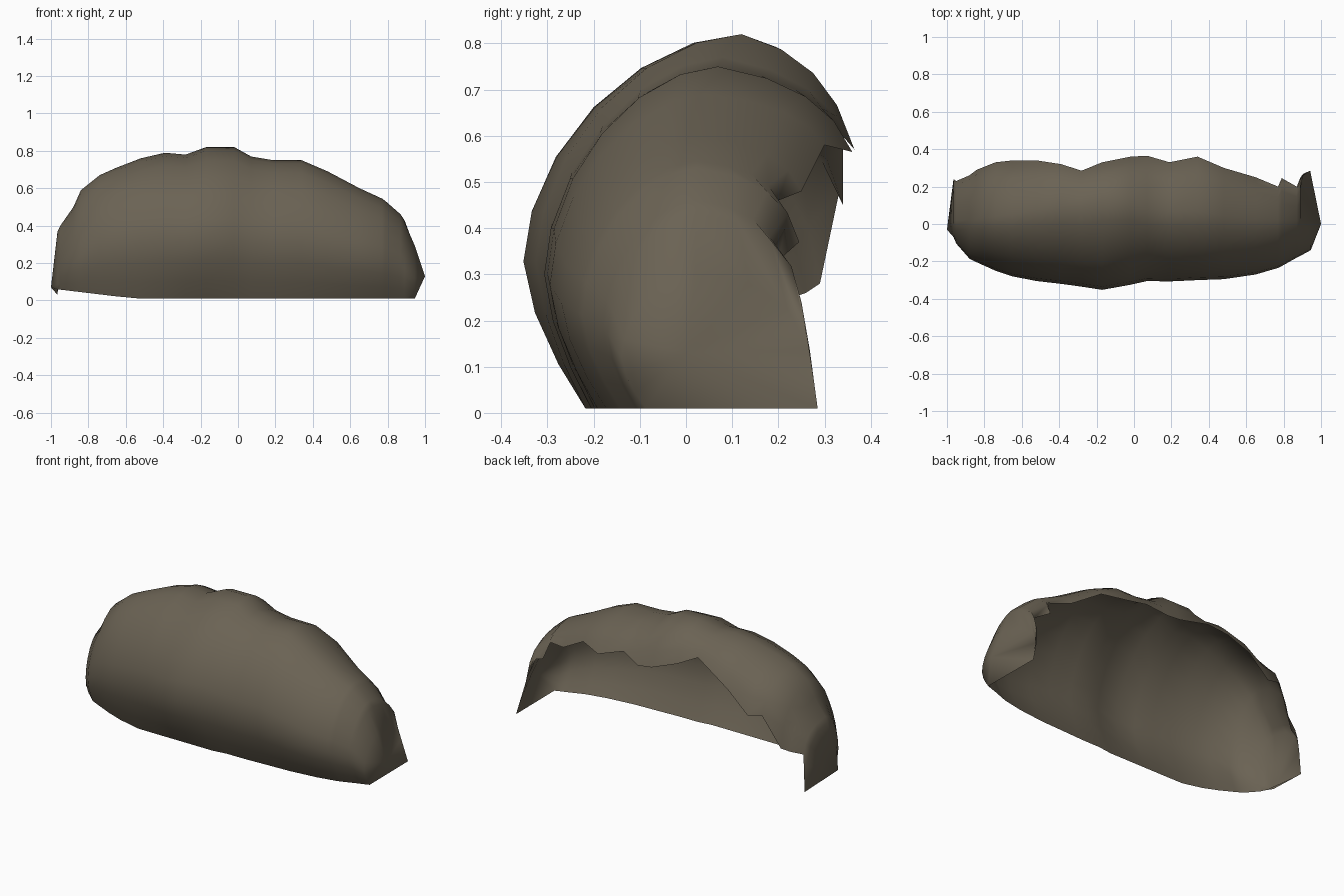
import bpy
import bmesh
from math import sin, cos, radians

cube = bpy.data.objects.get("Cube")
if cube:
    bpy.data.objects.remove(cube, do_unlink=True)

# Stations along the length: x, crest height, front bulge y, back rim y, back rim z
STATIONS = [
    (-.965, .37, -.07, .24, .03),
    (-.95, .40, -.105, .23, .25),
    (-.88, .50, -.185, .26, .26),
    (-.84, .59, -.205, .29, .28),
    (-.74, .67, -.25, .33, .47),
    (-.65, .71, -.28, .34, .45),
    (-.52, .76, -.305, .34, .57),
    (-.39, .79, -.32, .32, .64),
    (-.28, .78, -.335, .285, .68),
    (-.17, .82, -.352, .33, .63),
    (-.02, .82, -.325, .36, .58),
    (.07, .77, -.305, .365, .57),
    (.19, .75, -.307, .33, .61),
    (.34, .75, -.30, .36, .565),
    (.48, .69, -.295, .30, .58),
    (.65, .60, -.27, .25, .48),
    (.77, .545, -.235, .20, .46),
    (.79, .53, -.225, .245, .37),
    (.87, .46, -.18, .20, .33),
    (.89, .43, -.17, .25, .24),
    (.945, .30, -.14, .285, .01),
]
END_CENTRES = [(-1, -.03, .07), (1, 0, .13)]


def section(x, crest, front, rim_y, rim_z):
    """Open arch from the front hem, over the crest, to the back rim."""
    low = .4 * crest
    top_y = .02 + .1 * (crest / .82) ** 8
    hem_y = max(-.218, front * (.68 - .06 * x))
    hem_z = .01 + max(0, -x - .55) * .12
    points = [(hem_y, hem_z)]
    for t in (.3, .65):
        ease = 1 - (1 - t) ** 1.6
        points.append((hem_y + (front - hem_y) * ease, hem_z + (low - hem_z) * t))
    for angle in range(0, 91, 15):
        a = radians(angle)
        points.append((top_y - (top_y - front) * cos(a) ** 1.12,
                       low + (crest - low) * sin(a) ** 1.12))
    # Fall from the crest to the torn rim, squarer where the rim is low
    box = 1 - .35 * rim_z
    ctrl_y = top_y + (rim_y - top_y) * box
    ctrl_z = rim_z + (crest - rim_z) * box
    for t in (.25, .5, .75, 1):
        s = 1 - t
        points.append((s * s * top_y + 2 * s * t * ctrl_y + t * t * rim_y,
                       s * s * crest + 2 * s * t * ctrl_z + t * t * rim_z))
    # The left end wall tucks inward towards its back edge
    tuck = 1.1 if x > .92 else 0
    return [(x - tuck * max(0, y) * z, y, z) for y, z in points]


def cap(bm, ring, centre, flip):
    """Close one end with a shallow fan."""
    hub = bm.verts.new(centre)
    for i, v in enumerate(ring):
        tri = (v, ring[(i + 1) % len(ring)], hub)
        bm.faces.new(tri[::-1] if flip else tri)


# Thin open shell
bm = bmesh.new()
rings = [[bm.verts.new(p) for p in section(*s)] for s in STATIONS]
for a, b in zip(rings, rings[1:]):
    for i in range(len(a) - 1):
        bm.faces.new((a[i], b[i], b[i + 1], a[i + 1]))
cap(bm, rings[0], END_CENTRES[0], False)
cap(bm, rings[-1], END_CENTRES[1], True)
for f in bm.faces:
    f.smooth = True

mesh = bpy.data.meshes.new("curved_shell")
bm.to_mesh(mesh)
bm.free()
shell = bpy.data.objects.new("curved_shell", mesh)
bpy.context.collection.objects.link(shell)

# Single earthy colour
mat = bpy.data.materials.new("taupe")
mat.use_nodes = True
colour = (.145, .123, .088, 1)
mat.diffuse_color = colour
mat.node_tree.nodes["Principled BSDF"].inputs["Base Color"].default_value = colour
mesh.materials.append(mat)
